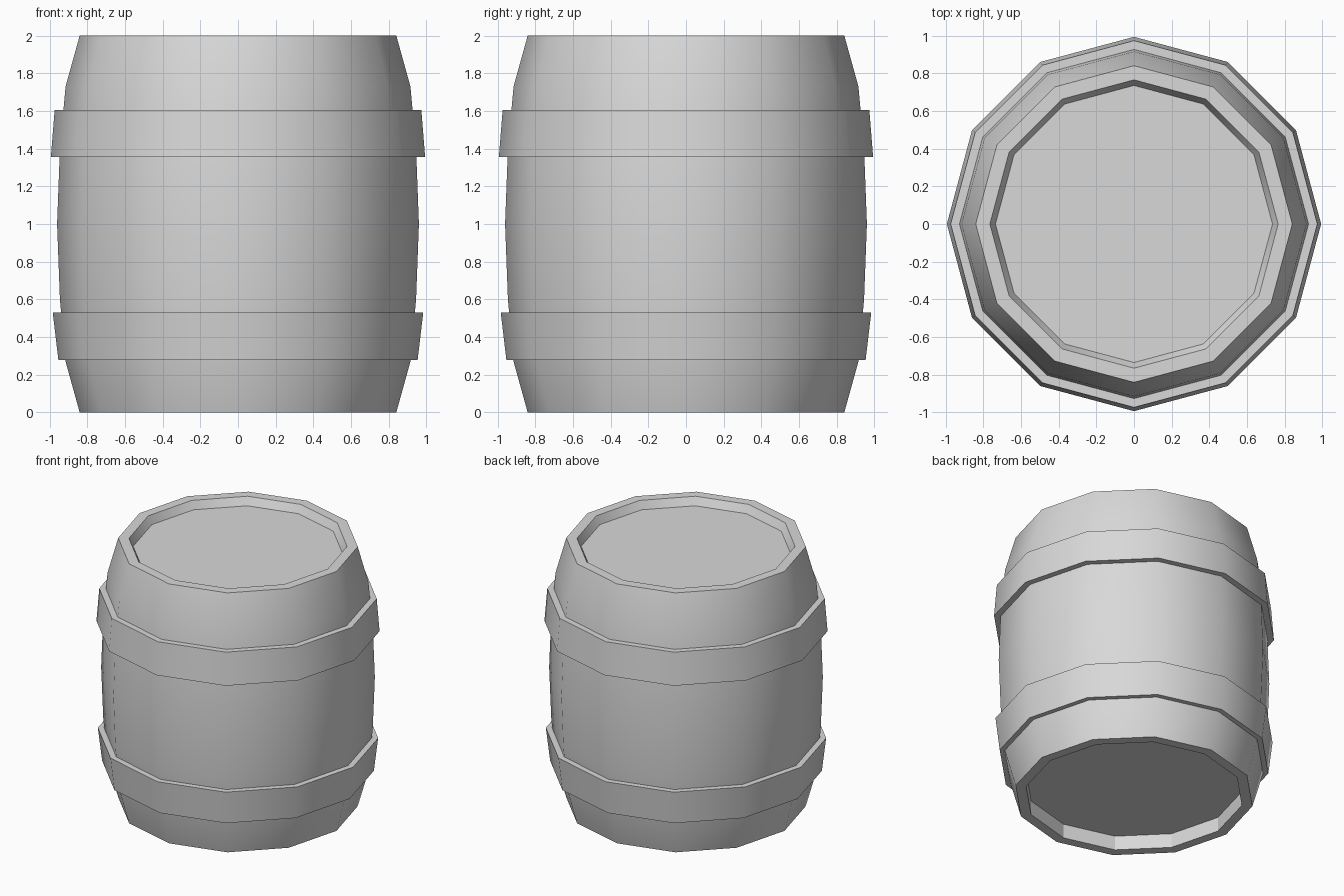
import bpy
import bmesh
import math

cube = bpy.data.objects.get("Cube")
if cube:
    bpy.data.objects.remove(cube, do_unlink=True)

SIDES = 12

grey = bpy.data.materials.new("plain grey")
grey.use_nodes = True
colour = (0.69, 0.69, 0.69, 1)
grey.diffuse_color = colour
grey.node_tree.nodes["Principled BSDF"].inputs["Base Color"].default_value = colour


def lathe(name, profile, closed=False):
    """Spin (radius, height) points round z; cap the ends or close the loop."""
    bm = bmesh.new()
    rings = []
    for r, z in profile:
        rings.append([bm.verts.new((r * math.cos(math.tau * i / SIDES),
                                    r * math.sin(math.tau * i / SIDES), z))
                      for i in range(SIDES)])
    pairs = list(zip(rings, rings[1:]))
    if closed:
        pairs.append((rings[-1], rings[0]))
    for low, high in pairs:
        for i in range(SIDES):
            j = (i + 1) % SIDES
            bm.faces.new((low[i], low[j], high[j], high[i]))
    if not closed:
        bm.faces.new(rings[0])
        bm.faces.new(rings[-1])
    bmesh.ops.recalc_face_normals(bm, faces=bm.faces)
    mesh = bpy.data.meshes.new(name)
    bm.to_mesh(mesh)
    bm.free()
    mesh.materials.append(grey)
    obj = bpy.data.objects.new(name, mesh)
    bpy.context.collection.objects.link(obj)
    bpy.ops.object.select_all(action="DESELECT")
    obj.select_set(True)
    bpy.context.view_layer.objects.active = obj
    bpy.ops.object.shade_smooth_by_angle(angle=math.radians(40))
    return obj


# Barrel body: bulging wall, flat rims, tapered top recess, straight base recess
wall = [(0.84, 0), (0.915, 0.27), (0.945, 0.6), (0.96, 1),
        (0.945, 1.4), (0.915, 1.73), (0.84, 2)]
base_recess = [(0.765, 0.11), (0.765, 0)]
top_recess = [(0.765, 2), (0.735, 1.94)]
body = lathe("barrel_body", base_recess + wall + top_recess)

# The base recess wall stays faceted
for face in body.data.polygons:
    if face.center.z < 0.1:
        face.use_smooth = False

# Hoops: thick slanted rings that reach into the wall
for name, r0, z0, r1, z1 in (("lower_hoop", 0.953, 0.277, 0.983, 0.53),
                             ("upper_hoop", 0.993, 1.355, 0.973, 1.605)):
    lathe(name, [(r0, z0), (r1, z1), (r1 - 0.08, z1), (r0 - 0.08, z0)], closed=True)
